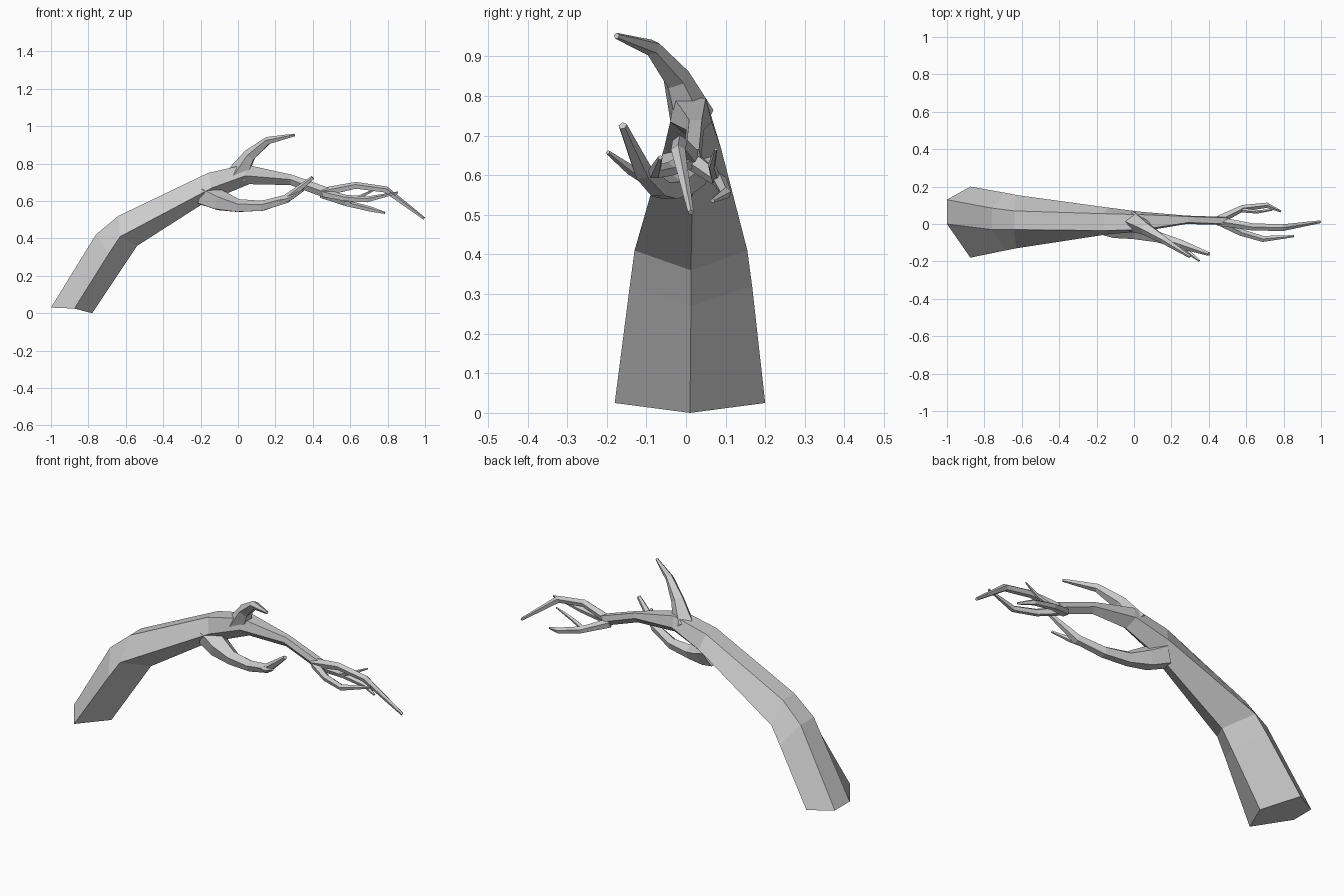
import bpy, bmesh
from math import cos, sin, pi
from mathutils import Vector

if "Cube" in bpy.data.objects:
    bpy.data.objects.remove(bpy.data.objects["Cube"])


def skin(name, rings):
    """Join equal-sized rings of points into one closed, flat-shaded tube."""
    bm = bmesh.new()
    loops = [[bm.verts.new(p) for p in ring] for ring in rings]
    n = len(loops[0])
    for a, b in zip(loops, loops[1:]):
        for i in range(n):
            j = (i + 1) % n
            bm.faces.new((a[i], a[j], b[j], b[i]))
    bm.faces.new(loops[0])
    bm.faces.new(loops[-1])
    bmesh.ops.recalc_face_normals(bm, faces=bm.faces)
    mesh = bpy.data.meshes.new(name)
    bm.to_mesh(mesh)
    bm.free()
    obj = bpy.data.objects.new(name, mesh)
    bpy.context.collection.objects.link(obj)


def twig(name, path, sides=5):
    """Tapered tube along (x, y, z, radius) points."""
    pts = [Vector(p[:3]) for p in path]
    rings = []
    for i, p in enumerate(pts):
        a, b = pts[max(i - 1, 0)], pts[min(i + 1, len(pts) - 1)]
        t = (b - a).normalized()
        u = t.cross(Vector((0, 1, 0))).normalized()
        v = t.cross(u)
        r = path[i][3]
        rings.append([p + r * (cos(2 * pi * k / sides) * u + sin(2 * pi * k / sides) * v)
                      for k in range(sides)])
    skin(name, rings)


# Trunk: five-sided rings (bottom x,z | side x,z | top x,z | side y-range | top y-range)
sections = [
    ((-.78, 0), (-.875, .025), (-1, .03), (-.18, .20), (0, .13)),
    ((-.60, .27), (-.69, .32), (-.76, .42), (-.142, .167), (-.03, .085)),
    ((-.54, .36), (-.63, .41), (-.64, .52), (-.13, .155), (-.03, .07)),
    ((-.18, .59), (-.14, .67), (-.16, .75), (-.055, .088), (-.035, .055)),
    ((.06, .69), (.04, .735), (.04, .795), (-.04, .065), (-.03, .05)),
    ((.28, .685), (.28, .715), (.29, .74), (0, .045), (.008, .04)),
    ((.47, .615), (.48, .64), (.50, .665), (-.005, .038), (0, .033)),
]
rings = []
for (bx, bz), (sx, sz), (tx, tz), (s0, s1), (t0, t1) in sections:
    rings.append([(bx, (s0 + s1) / 2, bz), (sx, s1, sz), (tx, t1, tz),
                  (tx, t0, tz), (sx, s0, sz)])
skin("trunk", rings)

# Side branches
twig("upper_branch", [(.0, .015, .74, .06), (.065, -.025, .845, .036),
                      (.16, -.085, .922, .022), (.30, -.175, .952, .008)])
twig("lower_branch", [(-.18, .01, .635, .07), (-.10, -.02, .60, .06), (0, -.045, .572, .038),
                      (.13, -.07, .572, .03), (.26, -.11, .61, .025), (.40, -.16, .725, .011)])
twig("lower_branch_spur", [(.20, -.09, .59, .02), (.28, -.14, .615, .014), (.35, -.197, .658, .006)])

# Finger twigs at the far end
twig("middle_twig", [(.45, .015, .645, .025), (.63, -.015, .682, .02),
                     (.79, -.02, .66, .019), (.995, .012, .506, .008)])
twig("back_twig", [(.45, .02, .635, .025), (.58, .085, .587, .018),
                   (.71, .10, .555, .015), (.785, .067, .536, .006)])
twig("front_twig", [(.46, .012, .64, .024), (.57, -.045, .615, .019),
                    (.69, -.08, .607, .017), (.855, -.065, .645, .006)])
twig("small_twig", [(.57, .075, .59, .013), (.66, .065, .625, .01), (.74, .075, .665, .004)])
